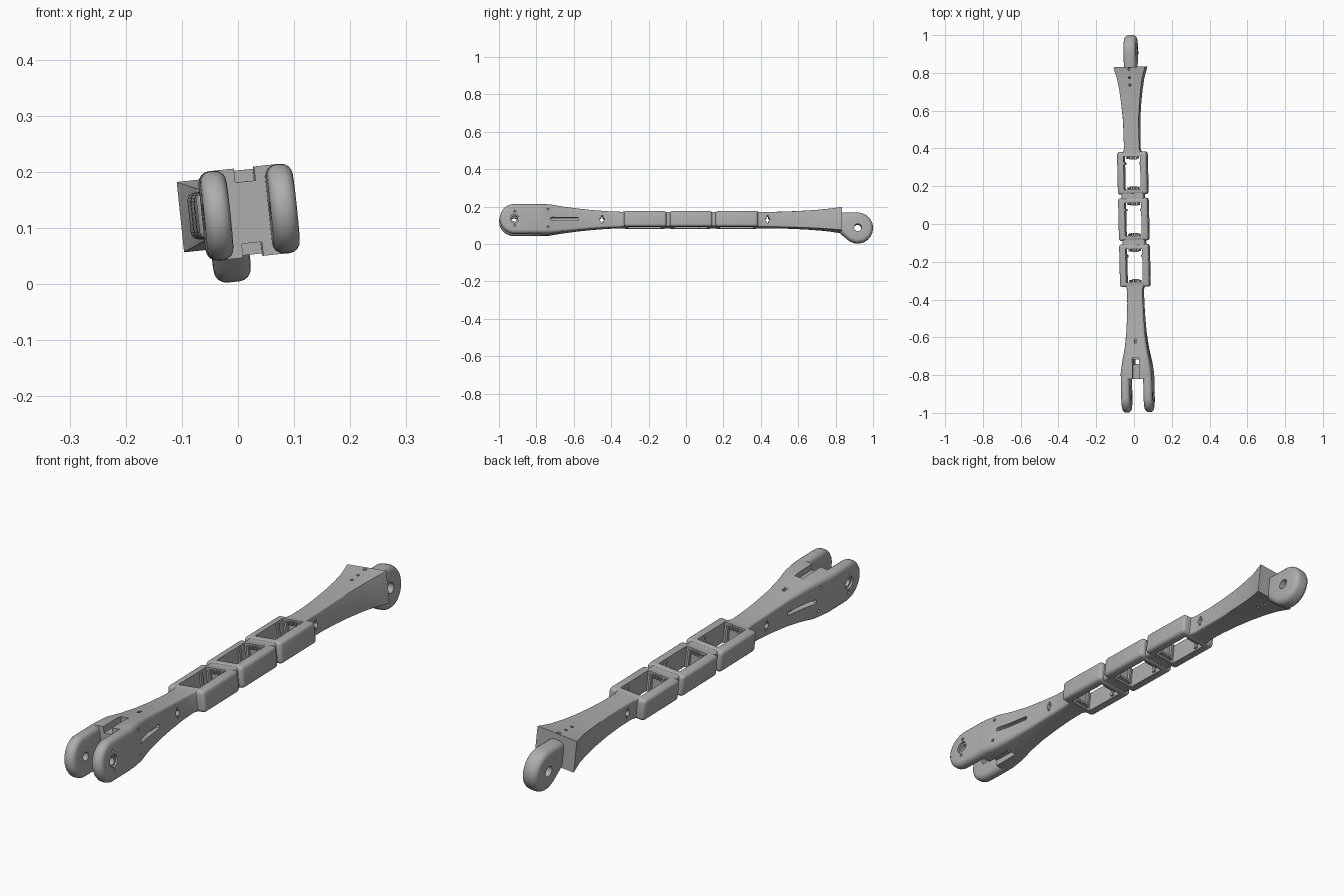
import bpy, bmesh
from math import pi, sin, cos, radians
from mathutils import Matrix

old = bpy.data.objects.get("Cube")
if old:
    bpy.data.objects.remove(old)

grey = bpy.data.materials.new("plain_grey")
grey.use_nodes = True
colour = (0.42, 0.42, 0.42, 1)
grey.diffuse_color = colour
grey.node_tree.nodes["Principled BSDF"].inputs["Base Color"].default_value = colour

parts = []


def make(name, bm, keep=True):
    bmesh.ops.recalc_face_normals(bm, faces=bm.faces)
    me = bpy.data.meshes.new(name)
    bm.to_mesh(me)
    bm.free()
    ob = bpy.data.objects.new(name, me)
    bpy.context.collection.objects.link(ob)
    me.materials.append(grey)
    if keep:
        parts.append(ob)
    return ob


def bake(ob):
    dg = bpy.context.evaluated_depsgraph_get()
    me = bpy.data.meshes.new_from_object(ob.evaluated_get(dg))
    ob.modifiers.clear()
    ob.data = me


def bevel(ob, width, segments=4):
    m = ob.modifiers.new("Bevel", 'BEVEL')
    m.width, m.segments, m.limit_method = width, segments, 'ANGLE'
    m.angle_limit = radians(40)
    bake(ob)


def cut(ob, cutters):
    for c in cutters:
        m = ob.modifiers.new("Cut", 'BOOLEAN')
        m.operation, m.solver, m.object = 'DIFFERENCE', 'EXACT', c
        bake(ob)


def box(name, centre, size, keep=True):
    bm = bmesh.new()
    bmesh.ops.create_cube(bm, size=1, matrix=Matrix.Translation(centre) @ Matrix.Diagonal((*size, 1)))
    return make(name, bm, keep)


def drill(centre, r, depth, axis='X', sides=24):
    turn = Matrix.Rotation(pi / 2, 4, 'Y') if axis == 'X' else Matrix()
    bm = bmesh.new()
    bmesh.ops.create_cone(bm, cap_ends=True, segments=sides, radius1=r, radius2=r, depth=depth,
                          matrix=Matrix.Translation(centre) @ turn)
    return make("drill_cutter", bm, False)


def loft(name, stations):
    """Rounded rectangles (y, half width, half height, corner radius) skinned along y."""
    bm = bmesh.new()
    rings = []
    for y, w, h, r in stations:
        ring = []
        for q, (sx, sz) in enumerate(((1, 1), (-1, 1), (-1, -1), (1, -1))):
            for k in range(5):
                a = (q + k / 4) * pi / 2
                ring.append(bm.verts.new((sx * (w - r) + r * cos(a), y, sz * (h - r) + r * sin(a))))
        rings.append(ring)
    for a, b in zip(rings, rings[1:]):
        for i in range(len(a)):
            j = (i + 1) % len(a)
            bm.faces.new((a[i], a[j], b[j], b[i]))
    bm.faces.new(rings[0])
    bm.faces.new(rings[-1])
    return make(name, bm)


def plate(name, outline, x0, x1, rounding):
    """Side outline of (y, z) points extruded across x."""
    bm = bmesh.new()
    face = bm.faces.new([bm.verts.new((x0, y, z)) for y, z in outline])
    new = bmesh.ops.extrude_face_region(bm, geom=[face])["geom"]
    bmesh.ops.translate(bm, vec=(x1 - x0, 0, 0), verts=[v for v in new if isinstance(v, bmesh.types.BMVert)])
    ob = make(name, bm)
    bevel(ob, rounding)
    return ob


def arc(cy, cz, r, start, end, n=20):
    angles = [radians(start + (end - start) * i / n) for i in range(n + 1)]
    return [(cy + r * cos(a), cz + r * sin(a)) for a in angles]


# Front arm flaring into the fork
front_arm = loft("front_arm", [
    (-.82, .083, .08, .022), (-.79, .083, .08, .022), (-.73, .074, .079, .02),
    (-.66, .060, .068, .016), (-.58, .050, .058, .013), (-.5, .045, .050, .011),
    (-.42, .042, .044, .01), (-.345, .042, .041, .01), (-.315, .055, .041, .01)])

# Fork prongs
prongs = []
for side, s in (("left", 1), ("right", -1)):
    outline = arc(-.918, 0, .08, 90, 270) + [(-.79, -.08), (-.79, .08)]
    prongs.append(plate(side + "_fork_prong", outline, s * .036, s * .083, .02))

# Rear arm flaring to a square sharp end
rear_arm = loft("rear_arm", [
    (.365, .052, .041, .01), (.4, .041, .041, .009), (.48, .041, .041, .007),
    (.56, .043, .043, .004), (.64, .049, .046, .002), (.71, .057, .050, .001),
    (.77, .067, .055, .001), (.82, .081, .061, .001), (.832, .084, .063, .001)])

# Rear lug
rear_lug = plate("rear_lug", arc(.918, -.043, .082, -135, 90, 26) + [(.81, .039), (.81, -.06)],
                 -.033, .033, .022)

# Three open frames on a common spine
centres = (-.22, .025, .27)
spine = loft("spine", [(-.325, .06, .039, .01), (.375, .06, .039, .01)])
frames = []
for i, cy in enumerate(centres):
    f = box("frame_%d" % (i + 1), (0, cy, 0), (.158, .226, .084))
    bevel(f, .014)
    frames.append(f)
openings = [box("opening_cutter", (0, cy, 0), (.088, .176, .3), False) for cy in centres]
cut(spine, openings)
for f, o in zip(frames, openings):
    cut(f, [o])

# Tabs, teeth and ledges inside each frame
for cy in centres:
    for s in (-1, 1):
        end = cy + s * .088
        box("end_ledge", (0, end - s * .007, -.03), (.04, .018, .008))
        for x in (-.026, .026):
            box("end_tab", (x, end - s * .005, 0), (.008, .014, .07))
        for x in (-.012, 0, .012):
            box("end_tooth", (x, end - s * .006, .031), (.005, .014, .012))
        box("wall_rib", (s * .042, cy + .05, 0), (.01, .012, .07))

# Pivot holes with recesses and small screw holes
for s, prong in zip((1, -1), prongs):
    cut(prong, [drill((s * .06, -.918, 0), .016, .2), drill((s * .085, -.918, 0), .024, .02)] +
        [drill((s * .083, -.918, z), .006, .03, sides=12) for z in (-.037, .037)])
cut(rear_lug, [drill((0, .918, -.043), .02, .2, sides=32)])

# Fork channels, side pockets, keyhole and top slot on the front arm
cutters = [box("channel_cutter", (0, -.77, s * .09), (.036, .12, .07), False) for s in (-1, 1)]
cutters.append(box("slot_cutter", (0, -.73, 0), (.03, .025, .3), False))
cutters.append(box("top_slot_cutter", (0, -.62, .07), (.012, .02, .06), False))
for s in (-1, 1):
    pocket = box("pocket_cutter", (s * .082, -.65, 0), (.09, .15, .016), False)
    bevel(pocket, .005, 2)
    cutters.append(pocket)
    cutters += [drill((s * .08, -.74, z), .006, .05, sides=12) for z in (-.045, .05)]


def keyhole(y):
    return [drill((0, y, 0), .012, .3), box("key_cutter", (0, y, 0), (.3, .008, .042), False)]


cut(front_arm, cutters + keyhole(-.45))

# Keyhole and vertical screw holes on the rear arm
cut(rear_arm, keyhole(.435) + [drill((0, y, 0), .006, .3, 'Z', 12) for y in (.735, .775)])
cut(rear_arm, [drill((0, .82, .06), .008, .05, 'Z', 12)])

# Remove the cutters, tilt the assembly into place and shade it
for ob in list(bpy.context.scene.objects):
    if "cutter" in ob.name:
        bpy.data.objects.remove(ob)
pose = Matrix.Translation((0, 0, .128)) @ Matrix.Rotation(.023, 4, 'Z') @ Matrix.Rotation(radians(-6), 4, 'Y')
bpy.ops.object.select_all(action='DESELECT')
for ob in parts:
    ob.data.transform(pose)
    ob.select_set(True)
bpy.context.view_layer.objects.active = parts[0]
bpy.ops.object.shade_smooth_by_angle(angle=radians(30))
